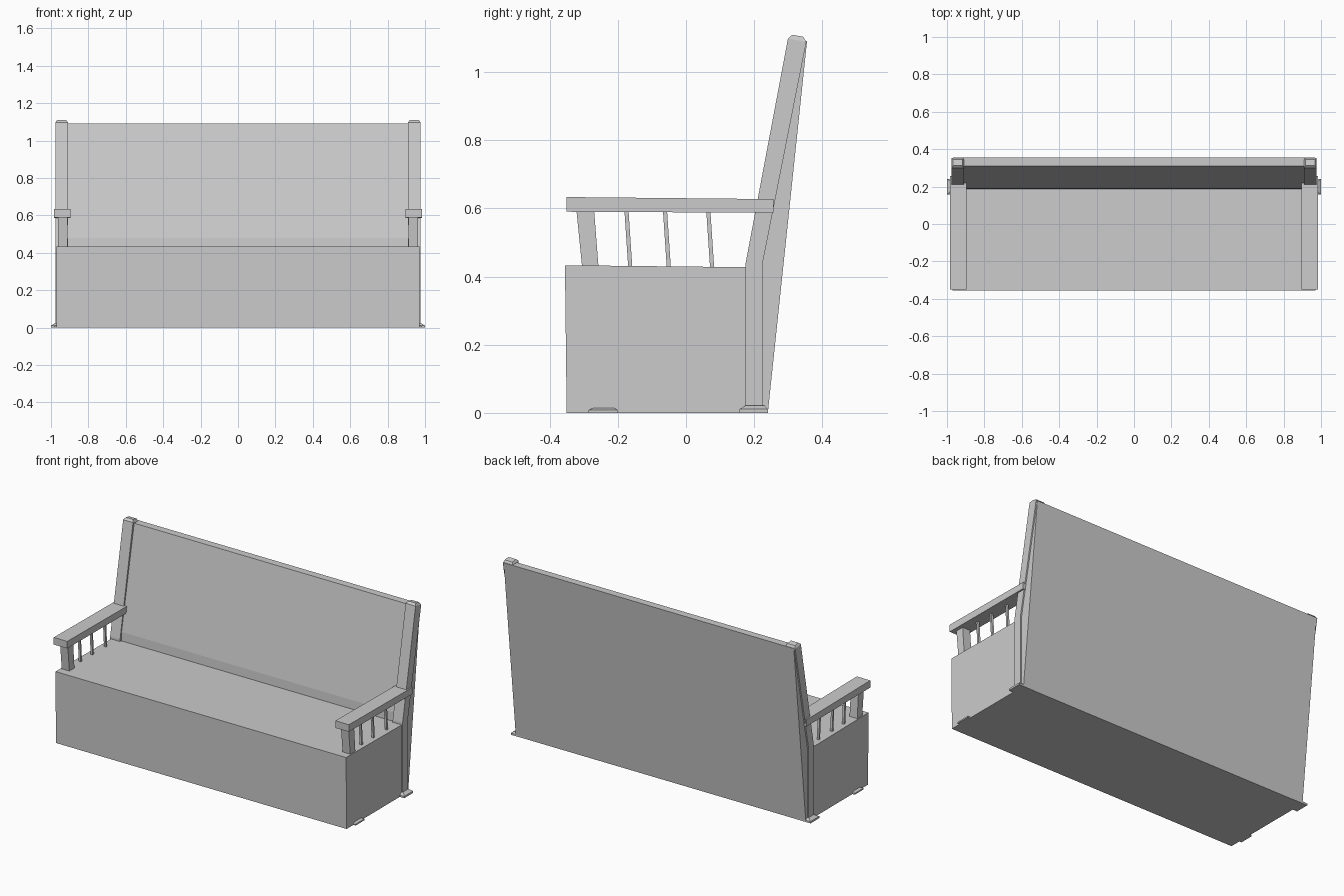
import bpy, bmesh

if "Cube" in bpy.data.objects:
    bpy.data.objects.remove(bpy.data.objects["Cube"])


def add_mesh(name, bm):
    bmesh.ops.recalc_face_normals(bm, faces=bm.faces)
    me = bpy.data.meshes.new(name)
    bm.to_mesh(me)
    bm.free()
    ob = bpy.data.objects.new(name, me)
    bpy.context.collection.objects.link(ob)
    return ob


def prism(name, profile, x0, x1):
    """Extrude a (y, z) side profile from x0 to x1."""
    bm = bmesh.new()
    face = bm.faces.new([bm.verts.new((x0, y, z)) for y, z in profile])
    ext = bmesh.ops.extrude_face_region(bm, geom=[face])
    verts = [v for v in ext["geom"] if isinstance(v, bmesh.types.BMVert)]
    bmesh.ops.translate(bm, verts=verts, vec=(x1 - x0, 0, 0))
    return add_mesh(name, bm)


def loft(name, lower, upper):
    """Closed block between two four-point loops."""
    bm = bmesh.new()
    a = [bm.verts.new(p) for p in lower]
    b = [bm.verts.new(p) for p in upper]
    bm.faces.new(a)
    bm.faces.new(b)
    for i in range(4):
        j = (i + 1) % 4
        bm.faces.new((a[i], a[j], b[j], b[i]))
    return add_mesh(name, bm)


def rect(x0, x1, y0, y1, z0, z1=None):
    """Four-point loop, at height z0 in front and z1 behind."""
    z1 = z0 if z1 is None else z1
    return [(x0, y0, z0), (x1, y0, z0), (x1, y1, z1), (x0, y1, z1)]


# seat chest
prism("seat_chest", [(-.35, 0), (.2, 0), (.2, .427), (-.355, .433)], -.97, .97)

# leaning backrest with short upright foot strip
prism("backrest", [(.19, 0), (.24, 0), (.355, 1.09), (.31, 1.09),
                   (.19, .48), (.187, .43)], -.968, .968)

for s, side in ((1, "right"), (-1, "left")):
    # bent rear post and its chamfered cap
    prism("rear_post_" + side, [(.175, 0), (.225, 0), (.225, .44), (.353, 1.088),
                                (.299, 1.098), (.175, .44)], s * .91, s * .976)
    loft("post_cap_" + side, rect(s * .91, s * .976, .299, .353, 1.098, 1.088),
         rect(s * .918, s * .968, .312, .344, 1.109, 1.103))

    # armrest
    prism("armrest_" + side, [(-.35, .59), (.256, .587), (.256, .627), (-.35, .633)],
          s * .895, s * .985)

    # arm support and slim spindles
    prism("arm_support_" + side, [(-.304, .42), (-.256, .42), (-.27, .6), (-.322, .6)],
          s * .912, s * .963)
    for i, y in enumerate((-.163, -.05, .077)):
        prism(f"spindle_{i + 1}_{side}",
              [(y - .006, .42), (y + .006, .42), (y - .006, .6), (y - .018, .6)],
              s * .931, s * .944)

    # small feet projecting from the chest sides
    for name, y0, y1, h, x in (("rear_foot_", .157, .241, .022, 1.0),
                               ("front_foot_", -.286, -.201, .016, .985)):
        bm_lo = rect(s * .9, s * x, y0, y1, 0)
        bm_mid = rect(s * .9, s * x, y0, y1, h * .5)
        bm_top = rect(s * .9, s * (x - .018), y0 + .018, y1 - .012, h)
        loft(name + "base_" + side, bm_lo, bm_mid)
        loft(name + "chamfer_" + side, bm_mid, bm_top)
